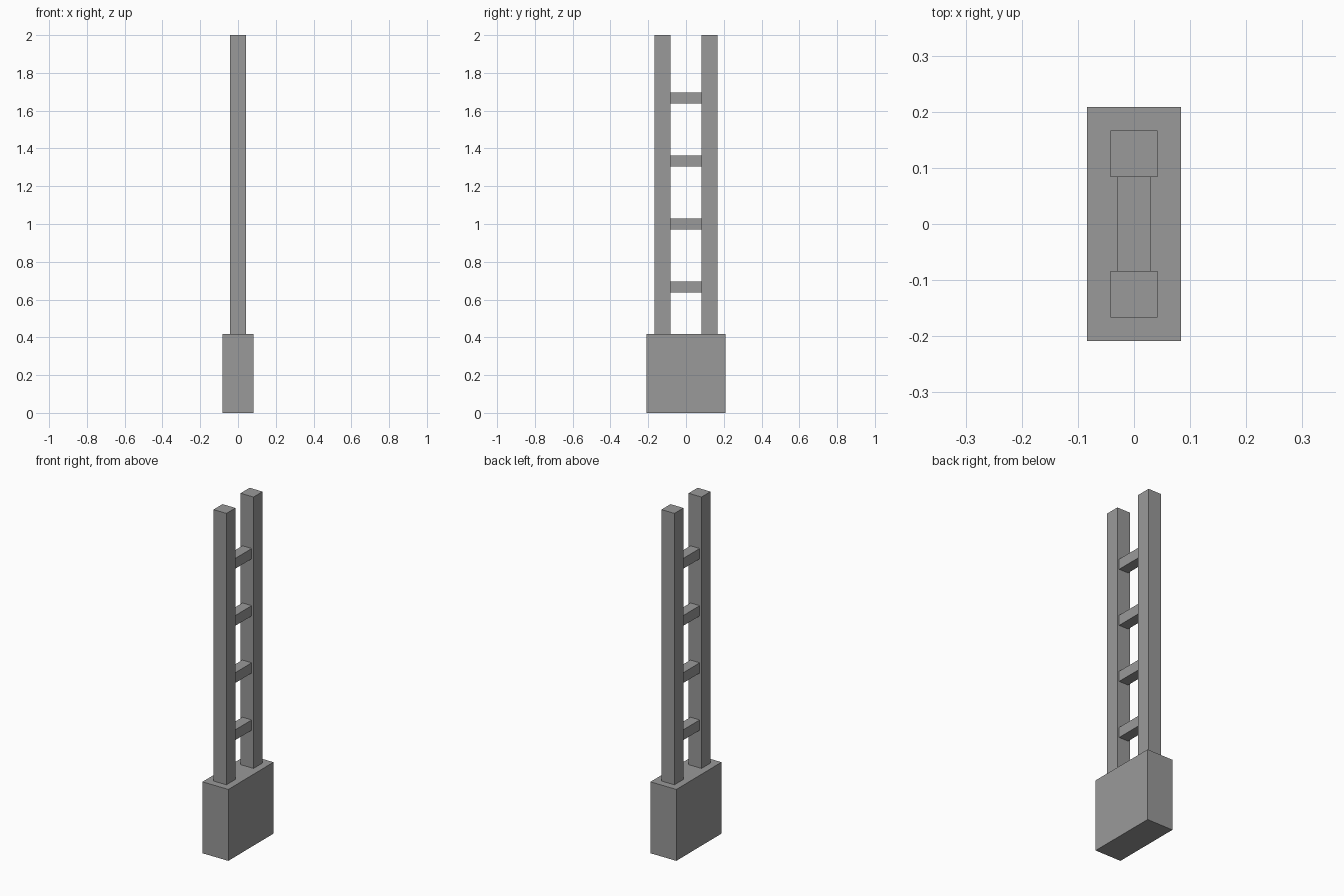
import bpy

# Remove the default cube
old = bpy.data.objects.get("Cube")
if old:
    bpy.data.objects.remove(old, do_unlink=True)

# Single grey material
GREY = (0.32, 0.32, 0.32, 1)
grey = bpy.data.materials.new("plain grey")
grey.use_nodes = True
grey.diffuse_color = GREY
grey.node_tree.nodes["Principled BSDF"].inputs["Base Color"].default_value = GREY


def box(name, size, center):
    bpy.ops.mesh.primitive_cube_add(size=1, location=center)
    obj = bpy.context.object
    obj.name = name
    obj.scale = size
    bpy.ops.object.transform_apply(location=False, rotation=False, scale=True)
    obj.data.materials.append(grey)
    return obj


UNIT = 1 / 12
BASE_HEIGHT = 5 * UNIT
POST_HEIGHT = 2 - BASE_HEIGHT

# Foundation block
box("base_block", (2 * UNIT, 5 * UNIT, BASE_HEIGHT), (0, 0, BASE_HEIGHT / 2))

# Two upright posts standing on the block
for side, name in ((-1, "front_post"), (1, "back_post")):
    box(name, (UNIT, UNIT, POST_HEIGHT),
        (0, side * 1.5 * UNIT, BASE_HEIGHT + POST_HEIGHT / 2))

# Evenly spaced rungs between the posts
for i in range(4):
    box(f"rung_{i + 1}", (0.06, 2 * UNIT, 0.06), (0, 0, (8 + 4 * i) * UNIT))
